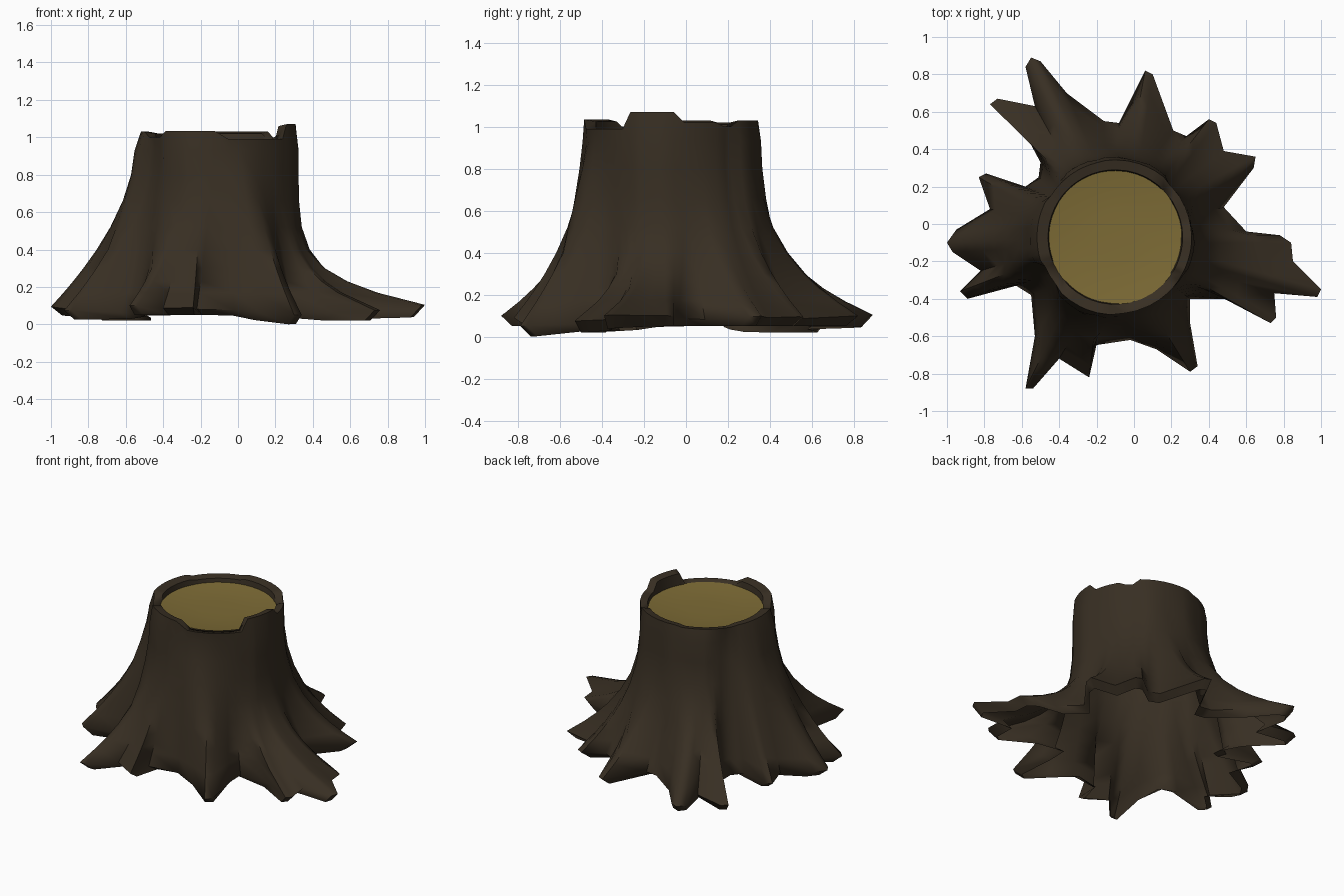
import bpy, bmesh, math
from mathutils import Vector

cube = bpy.data.objects.get("Cube")
if cube:
    bpy.data.objects.remove(cube, do_unlink=True)

CENTER = Vector((-0.1, -0.07))
TRUNK_RADIUS = 0.425
SHOULDER = 0.93

# Ground outline of the roots in hundredths, counter-clockwise
OUTLINE = [
    (100, -35), (85, -20), (84, -10), (78, -6), (60, -4), (48, 9),
    (64, 30), (65, 36), (48, 39), (44, 54), (40, 56), (28, 47), (21, 50),
    (10, 80), (6, 82), (-8, 54), (-16, 55), (-36, 70), (-50, 87),
    (-55, 89), (-58, 84), (-53, 63), (-73, 67), (-77, 64), (-57, 46),
    (-50, 33), (-51, 25), (-58, 20), (-79, 27), (-83, 25), (-77, 8),
    (-95, -3), (-100, -10), (-97, -15), (-82, -25), (-93, -36), (-89, -40),
    (-63, -33), (-55, -38), (-53, -60), (-58, -88), (-54, -88), (-40, -72),
    (-24, -82), (-22, -65), (-2, -62), (12, -67), (30, -79), (34, -76),
    (30, -53), (30, -40), (52, -40), (73, -53), (76, -50), (75, -37), (98, -39),
]

# Bark plates: end angle in degrees, top height, radial offset
PLATES = [
    (8, 1.07, -0.015), (35, 1.02, -0.02), (45, 1.0, -0.03), (100, 1.03, 0.0),
    (150, 1.02, -0.01), (200, 1.03, 0.02), (225, 1.0, -0.02),
    (275, 1.035, 0.01), (331, 0.99, -0.01), (361, 1.07, -0.015),
]

# Roots that reach deeper: direction in degrees, strength
DIPS = [(-60, 1.0), (132, 0.6), (-28, 0.6), (-159, 0.5)]


def make_material(name, color):
    mat = bpy.data.materials.new(name)
    mat.use_nodes = True
    mat.diffuse_color = color
    bsdf = next(n for n in mat.node_tree.nodes if n.type == 'BSDF_PRINCIPLED')
    bsdf.inputs["Base Color"].default_value = color
    bsdf.inputs["Roughness"].default_value = 0.9
    return mat


def make_object(name, bm, mat):
    bmesh.ops.recalc_face_normals(bm, faces=bm.faces)
    mesh = bpy.data.meshes.new(name)
    bm.to_mesh(mesh)
    bm.free()
    mesh.materials.append(mat)
    obj = bpy.data.objects.new(name, mesh)
    bpy.context.collection.objects.link(obj)
    bpy.ops.object.select_all(action='DESELECT')
    obj.select_set(True)
    bpy.context.view_layer.objects.active = obj
    bpy.ops.object.shade_smooth_by_angle(angle=math.radians(65))
    return obj


def bridge(bm, first, second):
    n = len(first)
    for i in range(n):
        j = (i + 1) % n
        bm.faces.new((first[i], first[j], second[j], second[i]))


def on_circle(angle, radius):
    return CENTER + radius * Vector((math.cos(angle), math.sin(angle)))


def plate_at(angle):
    degrees = math.degrees(angle) % 360
    return next((h, off) for end, h, off in PLATES if degrees < end)


def toward(angle, degrees, sharpness):
    """One in the given direction, fading to zero around it."""
    return max(0, math.cos(angle - math.radians(degrees))) ** sharpness


# Smoothed directions give each root its strip of trunk
points = [Vector(p) / 100 for p in OUTLINE]
raw = []
for p in points:
    d = p - CENTER
    a = math.atan2(d.y, d.x)
    while raw and a < raw[-1] - math.pi:
        a += math.tau
    raw.append(a)


def smoothed_angle(i):
    n = len(raw)
    total = sum(raw[k % n] + math.tau * (k // n) for k in range(i - 2, i + 3))
    return total / 5


def flute(i):
    """Trunk swells above long roots and sinks between them."""
    near = [points[k % len(points)] for k in range(i - 2, i + 3)]
    reach = sum((p - CENTER).length for p in near) / len(near)
    return max(-0.03, min(0.015, 0.12 * (reach - 0.75)))


def bark_column(i):
    """Points of one strip, from inside the rim down to the root underside."""
    angle = smoothed_angle(i)
    height, offset = plate_at(angle)
    foot = points[i]
    trunk = on_circle(angle, TRUNK_RADIUS + offset + flute(i))
    spread = foot - trunk
    length = spread.length
    dip = max(s * toward(raw[i], deg, 40) for deg, s in DIPS)
    rim_z = 0.07 + 0.06 * length - 0.045 * dip
    # Slim, low roots to the left side, fuller ones at the front and right
    power = (1.2 + 3.2 * length + 2.2 * toward(angle, -15, 6)
             - 0.9 * toward(angle, 180, 4) - 1.1 * toward(angle, -72, 10))
    column = [(*on_circle(angle, 0.35), 0.95),
              (*on_circle(angle, 0.36), height - 0.01),
              (*on_circle(angle, 0.413 + 0.3 * offset), height)]
    for z in (SHOULDER, 0.8, 0.66, 0.52, 0.4, 0.3, 0.23, 0.17, rim_z):
        u = (SHOULDER - z) / (SHOULDER - rim_z)
        column.append((*(trunk + spread * u ** max(1, power)), z))
    lip = foot - spread.normalized() * min(0.06, length / 2)
    column.append((*lip, 0.05 - 0.05 * dip))
    return column


bark = make_material("dark bark", (0.039, 0.0278, 0.0165, 1))
wood = make_material("cut wood", (0.205, 0.147, 0.036, 1))

# Trunk and roots
bm = bmesh.new()
columns = [[bm.verts.new(co) for co in bark_column(i)] for i in range(len(points))]
rings = list(zip(*columns))
for upper, lower in zip(rings, rings[1:]):
    bridge(bm, upper, lower)
make_object("trunk_and_roots", bm, bark)

# Slightly dished cut face
bm = bmesh.new()
SIDES = 32
dish = []
for radius, z in ((0.36, 0.985), (0.25, 0.97), (0.12, 0.965)):
    ring = [on_circle(math.tau * k / SIDES, radius) for k in range(SIDES)]
    dish.append([bm.verts.new((*p, z)) for p in ring])
for outer, inner in zip(dish, dish[1:]):
    bridge(bm, outer, inner)
bm.faces.new(dish[-1])
top = make_object("cut_face", bm, wood)
if top.data.polygons[-1].normal.z < 0:
    top.data.flip_normals()
